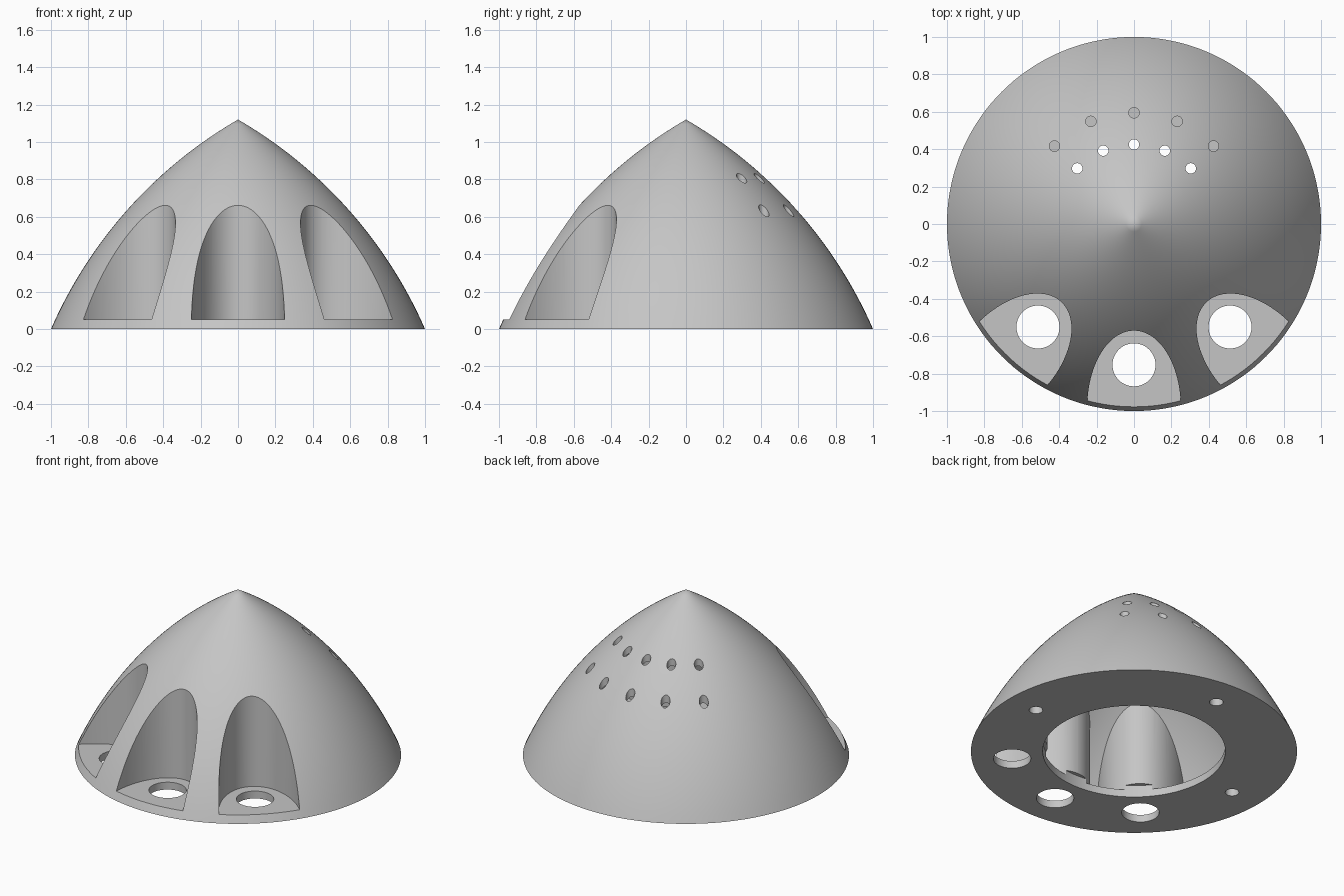
import bpy, bmesh
from math import sin, cos, radians, sqrt, atan2, hypot
from mathutils import Matrix

if "Cube" in bpy.data.objects:
    bpy.data.objects.remove(bpy.data.objects["Cube"], do_unlink=True)

HEIGHT, FLOOR, WALL = 1.12, 0.05, 0.035
SEGMENTS, STEPS = 144, 32
NICHE_ANGLES = (-90, -133, -47)

grey = bpy.data.materials.new("light grey")
grey.use_nodes = True
colour = (0.56, 0.56, 0.56, 1)
grey.diffuse_color = colour
grey.node_tree.nodes["Principled BSDF"].inputs["Base Color"].default_value = colour


def new_object(name, bm):
    mesh = bpy.data.meshes.new(name)
    bmesh.ops.recalc_face_normals(bm, faces=bm.faces)
    bm.to_mesh(mesh)
    bm.free()
    mesh.materials.append(grey)
    obj = bpy.data.objects.new(name, mesh)
    bpy.context.collection.objects.link(obj)
    return obj


def ogive(bottom, inset):
    """Circular arc from the rim to the tip, moved inward by inset and cut at bottom."""
    chord, sagitta = hypot(1, HEIGHT), 0.12
    radius = chord ** 2 / (8 * sagitta) + sagitta / 2
    back = radius - sagitta
    cx, cz = 0.5 - back * HEIGHT / chord, HEIGHT / 2 - back / chord
    radius -= inset
    start = atan2(bottom - cz, sqrt(radius ** 2 - (bottom - cz) ** 2))
    end = atan2(sqrt(radius ** 2 - cx ** 2), -cx)
    angles = [start + (end - start) * i / STEPS for i in range(STEPS + 1)]
    return [(cx + radius * cos(a), cz + radius * sin(a)) for a in angles]


def dome(name, bottom, inset):
    bm = bmesh.new()
    points = ogive(bottom, inset)
    rings = []
    for r, z in points[:-1]:
        rings.append([bm.verts.new((r * cos(radians(360 * k / SEGMENTS)),
                                    r * sin(radians(360 * k / SEGMENTS)), z))
                      for k in range(SEGMENTS)])
    tip = bm.verts.new((0, 0, points[-1][1]))
    for k in range(SEGMENTS):
        n = (k + 1) % SEGMENTS
        for a, b in zip(rings, rings[1:]):
            bm.faces.new((a[k], a[n], b[n], b[k]))
        bm.faces.new((rings[-1][k], rings[-1][n], tip))
    bm.faces.new(rings[0][::-1])
    return new_object(name, bm)


def prism(name, distance, angle, radial, tangential, z0, z1, sides=48):
    """Upright elliptic cylinder placed at a distance and angle from the axis."""
    bm = bmesh.new()
    bmesh.ops.create_cone(bm, cap_ends=True, segments=sides, radius1=1, radius2=1, depth=1)
    move = (Matrix.Rotation(radians(angle), 4, 'Z')
            @ Matrix.Translation((distance, 0, (z0 + z1) / 2))
            @ Matrix.Diagonal((radial, tangential, z1 - z0, 1)))
    bmesh.ops.transform(bm, matrix=move, verts=bm.verts)
    return new_object(name, bm)


def cut(target, cutter):
    mod = target.modifiers.new("cut", 'BOOLEAN')
    mod.operation, mod.solver, mod.object = 'DIFFERENCE', 'EXACT', cutter
    bpy.ops.object.select_all(action='DESELECT')
    bpy.context.view_layer.objects.active = target
    target.select_set(True)
    bpy.ops.object.modifier_apply(modifier=mod.name)
    bpy.data.objects.remove(cutter, do_unlink=True)


# Hollow interior, leaving a wall around each niche
cavity = dome("cavity", FLOOR, WALL)
for angle in NICHE_ANGLES:
    cut(cavity, prism("niche_wall", 0.98, angle, 0.41 + WALL, 0.25 + WALL, -0.1, 1, 96))

# Outer shell, hollowed, with an open ring floor
shell = dome("domed_shell", 0, 0)
cut(shell, cavity)
cut(shell, prism("floor_opening", 0, 0, 0.56, 0.56, -0.1, 0.08, 96))

# Three arched niches, each with a round hole in its floor
for angle in NICHE_ANGLES:
    cut(shell, prism("niche", 0.98, angle, 0.41, 0.25, FLOOR, 1.2, 96))
    cut(shell, prism("niche_hole", 0.753, angle, 0.115, 0.115, -0.1, 0.1))

# Screw holes in the floor
for angle in (0, 90, 180):
    cut(shell, prism("screw_hole", 0.785, angle, 0.042, 0.042, -0.1, 0.1, 32))

# Two rows of vent holes in the back
for distance in (0.425, 0.595):
    for step in range(-2, 3):
        cut(shell, prism("vent_hole", distance, 90 + 22.8 * step, 0.028, 0.028, 0.3, 1.2, 24))

bpy.ops.object.select_all(action='DESELECT')
bpy.context.view_layer.objects.active = shell
shell.select_set(True)
bpy.ops.object.shade_smooth_by_angle(angle=radians(30))
